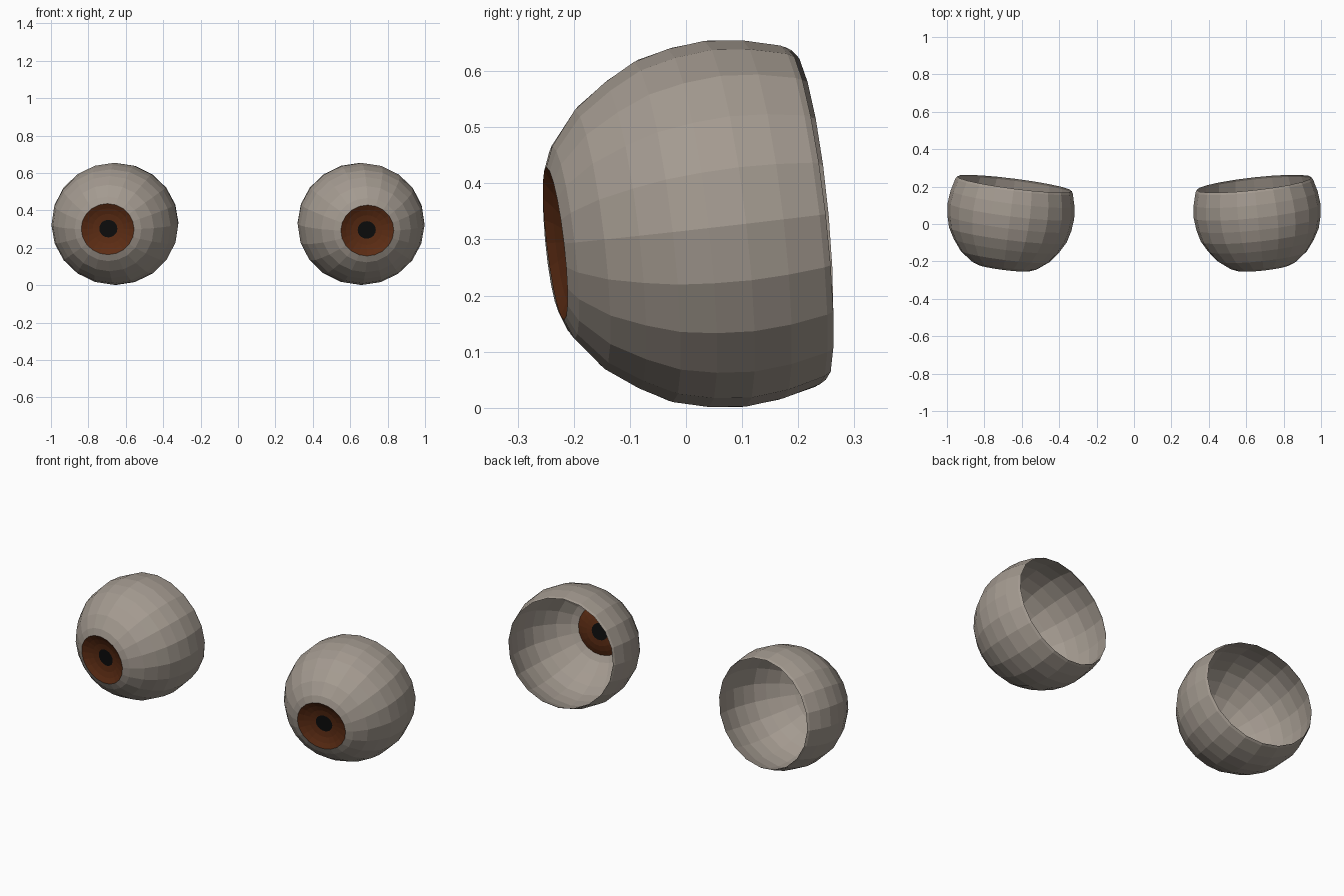
import bpy, bmesh, math
from mathutils import Matrix, Vector

if "Cube" in bpy.data.objects:
    bpy.data.objects.remove(bpy.data.objects["Cube"])

SIDES = 20


def material(name, rgb):
    m = bpy.data.materials.new(name)
    m.diffuse_color = (*rgb, 1)
    m.use_nodes = True
    m.node_tree.nodes["Principled BSDF"].inputs["Base Color"].default_value = m.diffuse_color
    return m


WHITE = material("warm_grey_white", (0.37, 0.325, 0.28))
BROWN = material("iris_brown", (0.11, 0.026, 0.007))
BLACK = material("pupil_black", (0.004, 0.004, 0.004))

# Profiles as (radius, distance forward of the equator)
BALL = [(0.297, -0.147), (0.304, -0.135), (0.321, -0.068), (0.328, 0.0),
        (0.321, 0.067), (0.305, 0.130), (0.274, 0.187), (0.232, 0.245),
        (0.173, 0.292), (0.137, 0.307)]
IRIS = [(0.137, 0.307), (0.110, 0.294), (0.080, 0.284), (0.047, 0.279)]
PUPIL = [(0.047, 0.279), (0, 0.279)]


def lathe(name, profile, mat, matrix):
    """Revolve a profile around the local -y axis."""
    bm = bmesh.new()
    rings = []
    for r, d in profile:
        if r == 0:
            rings.append([bm.verts.new((0, -d, 0))] * SIDES)
            continue
        ring = []
        for i in range(SIDES):
            a = 2 * math.pi * i / SIDES
            ring.append(bm.verts.new((r * math.sin(a), -d, r * math.cos(a))))
        rings.append(ring)
    for lo, hi in zip(rings, rings[1:]):
        for i in range(SIDES):
            j = (i + 1) % SIDES
            corners = [lo[i], lo[j], hi[j], hi[i]]
            bm.faces.new(list(dict.fromkeys(corners)))
    bmesh.ops.recalc_face_normals(bm, faces=bm.faces)
    # make the faces point outward / forward
    ref = bm.faces[:][len(bm.faces) // 2]
    out = ref.calc_center_median() + Vector((0, -0.5, 0))
    if ref.normal.dot(out) < 0:
        bmesh.ops.reverse_faces(bm, faces=bm.faces)
    bm.transform(matrix)
    me = bpy.data.meshes.new(name)
    bm.to_mesh(me)
    bm.free()
    me.materials.append(mat)
    ob = bpy.data.objects.new(name, me)
    bpy.context.collection.objects.link(ob)


# Two open-backed eyes, each turned slightly outward and down
for side, x, yaw, pitch in (("right", 0.658, 6.3, 6.6), ("left", -0.658, -7.3, 5.2)):
    m = (Matrix.Translation((x, 0.07, 0.328))
         @ Matrix.Rotation(math.radians(yaw), 4, 'Z')
         @ Matrix.Rotation(math.radians(pitch), 4, 'X')
         @ Matrix.Diagonal((1.04, 1, 1, 1)))
    lathe(side + "_eyeball", BALL, WHITE, m)
    lathe(side + "_iris", IRIS, BROWN, m)
    lathe(side + "_pupil", PUPIL, BLACK, m)
